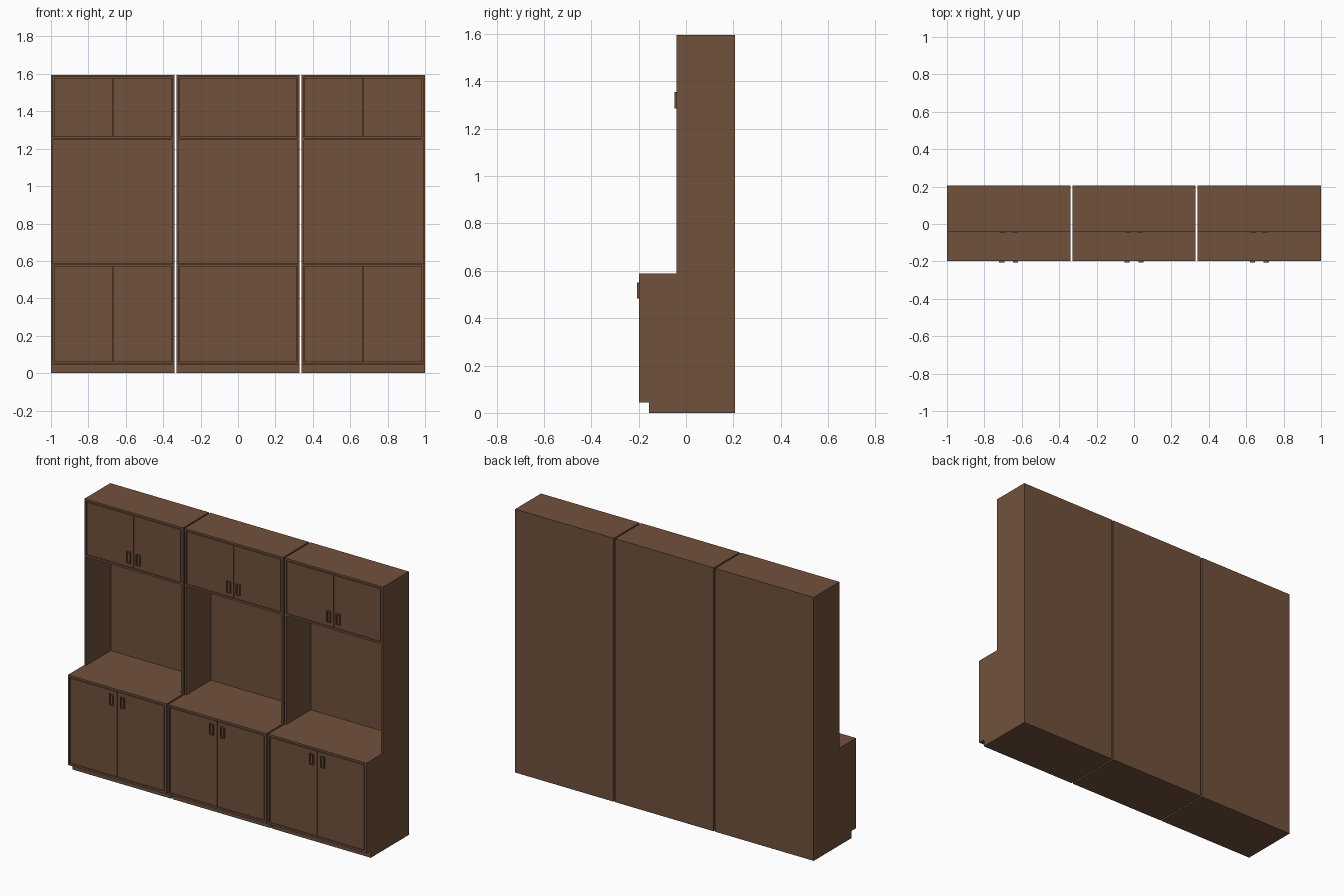
import bpy
import bmesh

if "Cube" in bpy.data.objects:
    bpy.data.objects.remove(bpy.data.objects["Cube"], do_unlink=True)

# One brown wood colour for everything
wood = bpy.data.materials.new("brown_wood")
wood.use_nodes = True
color = (0.165, 0.083, 0.045, 1)
wood.diffuse_color = color
bsdf = wood.node_tree.nodes["Principled BSDF"]
bsdf.inputs["Base Color"].default_value = color
bsdf.inputs["Roughness"].default_value = 0.7

# Shared dimensions
W, T, GAP = 0.66, 0.012, 0.004
BACK, LOW_FRONT, UP_FRONT, TOE = 0.206, -0.199, -0.041, -0.157
KICK, COUNTER, SHELF, TOP = 0.043, 0.589, 1.246, 1.595


def finish(name, bm):
    bmesh.ops.recalc_face_normals(bm, faces=bm.faces)
    mesh = bpy.data.meshes.new(name)
    bm.to_mesh(mesh)
    bm.free()
    mesh.materials.append(wood)
    obj = bpy.data.objects.new(name, mesh)
    bpy.context.collection.objects.link(obj)
    return obj


def add_box(bm, x, y, z):
    verts = bmesh.ops.create_cube(bm, size=1)["verts"]
    for v in verts:
        for i, (lo, hi) in enumerate((x, y, z)):
            v.co[i] = lo if v.co[i] < 0 else hi


def board(name, x, y, z):
    bm = bmesh.new()
    add_box(bm, x, y, z)
    return finish(name, bm)


def side_panel(name, x):
    # Stepped outline with toe notch, extruded sideways
    outline = [(TOE, 0), (BACK, 0), (BACK, TOP), (UP_FRONT, TOP),
               (UP_FRONT, COUNTER), (LOW_FRONT, COUNTER),
               (LOW_FRONT, KICK), (TOE, KICK)]
    bm = bmesh.new()
    face = bm.faces.new([bm.verts.new((x, y, z)) for y, z in outline])
    new = bmesh.ops.extrude_face_region(bm, geom=[face])["geom"]
    bmesh.ops.translate(bm, vec=(T, 0, 0),
                        verts=[g for g in new if isinstance(g, bmesh.types.BMVert)])
    finish(name, bm)


def handle(name, x, front, z):
    # Flat rectangular ring
    hw, hh, bar = 0.014, 0.034, 0.006
    y = (front - 0.0075, front)
    bm = bmesh.new()
    for s in (-1, 1):
        add_box(bm, sorted((x + s * hw, x + s * (hw - bar))), y, (z - hh, z + hh))
        add_box(bm, (x - hw + bar, x + hw - bar), y,
                sorted((z + s * hh, z + s * (hh - bar))))
    finish(name, bm)


def door_pair(prefix, cx, front, z0, z1, handle_x, handle_z):
    half = W / 2 - T - GAP
    for label, s in (("right", -1), ("left", 1)):
        board(f"{prefix}_{label}_door", sorted((cx + s * 0.0012, cx + s * half)),
              (front, front + T), (z0 + T + GAP, z1 - T - GAP))
        handle(f"{prefix}_{label}_handle", cx + s * handle_x, front, handle_z)


# Three identical cabinet units side by side
for unit, cx in (("right", -0.67), ("middle", 0), ("left", 0.67)):
    x0, x1 = cx - W / 2, cx + W / 2
    inner = (x0 + T, x1 - T)

    # Carcass
    side_panel(f"{unit}_unit_right_side", x0)
    side_panel(f"{unit}_unit_left_side", x1 - T)
    board(f"{unit}_unit_back", inner, (BACK - T, BACK), (0, TOP))
    board(f"{unit}_unit_plinth", inner, (TOE, BACK - T), (0, KICK))
    board(f"{unit}_unit_floor", inner, (LOW_FRONT, BACK - T), (KICK, KICK + T))
    board(f"{unit}_unit_counter", inner, (LOW_FRONT, BACK - T), (COUNTER - T, COUNTER))
    board(f"{unit}_unit_niche_ceiling", inner, (UP_FRONT, BACK - T), (SHELF, SHELF + T))
    board(f"{unit}_unit_top", inner, (UP_FRONT, BACK - T), (TOP - T, TOP))

    # Doors and handles
    door_pair(f"{unit}_lower", cx, LOW_FRONT, KICK, COUNTER, 0.037, 0.517)
    door_pair(f"{unit}_upper", cx, UP_FRONT, SHELF, TOP, 0.032, 1.32)
